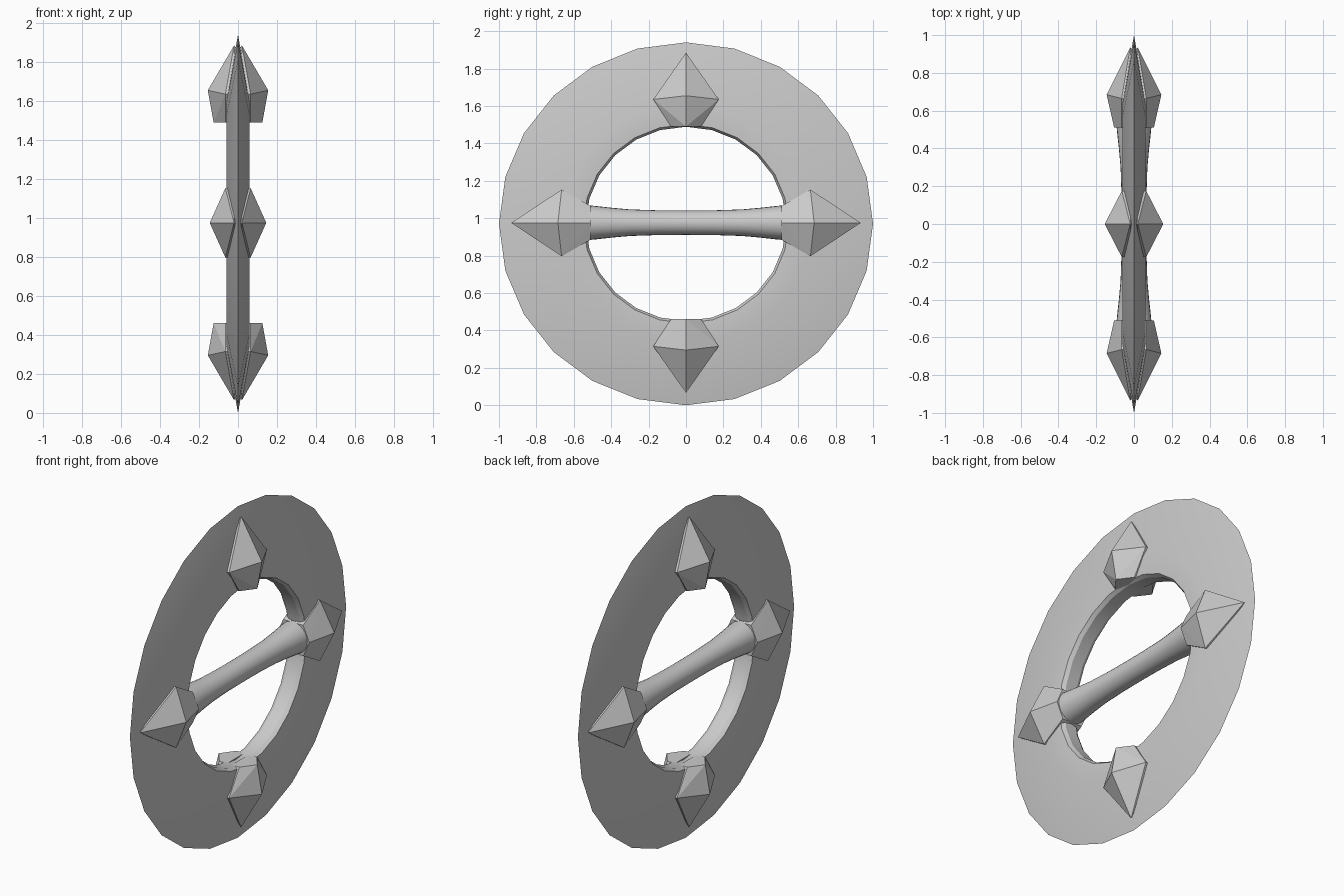
import bpy, bmesh, math
from mathutils import Vector, Matrix

if "Cube" in bpy.data.objects:
    bpy.data.objects.remove(bpy.data.objects["Cube"])

CZ = 0.97  # height of the ring centre


def finish(bm, name, smooth):
    bmesh.ops.recalc_face_normals(bm, faces=bm.faces)
    me = bpy.data.meshes.new(name)
    bm.to_mesh(me)
    bm.free()
    ob = bpy.data.objects.new(name, me)
    bpy.context.collection.objects.link(ob)
    if smooth:
        bpy.ops.object.select_all(action='DESELECT')
        ob.select_set(True)
        bpy.context.view_layer.objects.active = ob
        bpy.ops.object.shade_smooth_by_angle(angle=math.radians(20))
    return ob


def bridge(bm, a, b):
    n = len(a)
    for i in range(n):
        bm.faces.new((a[i], a[(i + 1) % n], b[(i + 1) % n], b[i]))


# Blade ring: closed (radius, x) profile swept round the x axis
profile = [(1.0, 0), (0.66, 0.06), (0.548, 0.056), (0.535, 0.035),
           (0.535, -0.035), (0.548, -0.056), (0.66, -0.06)]
SIDES = 24
bm = bmesh.new()
rings = []
for r, x in profile:
    rings.append([bm.verts.new((x, r * math.sin(2 * math.pi * i / SIDES),
                                CZ + 0.97 * r * math.cos(2 * math.pi * i / SIDES)))
                  for i in range(SIDES)])
for k in range(len(rings)):
    bridge(bm, rings[k], rings[(k + 1) % len(rings)])
finish(bm, "blade_ring", True)

# Grip bar: round section along y, flared at both ends
half = [(0.0, 0.065), (0.15, 0.066), (0.3, 0.071), (0.4, 0.08), (0.48, 0.089), (0.6, 0.1)]
stations = [(-y, r) for y, r in reversed(half[1:])] + half
bm = bmesh.new()
N = 24
loops = [[bm.verts.new((r * math.cos(2 * math.pi * i / N), y,
                        CZ + 0.006 + r * math.sin(2 * math.pi * i / N)))
          for i in range(N)] for y, r in stations]
for a, b in zip(loops, loops[1:]):
    bridge(bm, a, b)
bm.faces.new(loops[0])
bm.faces.new(loops[-1])
finish(bm, "grip_bar", True)


# Faceted spear-shaped studs, one on each face of the ring
def stud(name, angle, side, base, base_w, base_x, wide, wide_w, wide_x, tip):
    pts = [(0.02, 0, tip), (0.0, 0, tip - 0.03)]
    for r, w, x in ((base, base_w, base_x), (wide, wide_w, wide_x)):
        for s in (-1, 1):
            pts += [(0.015, s * w, r), (0.065, s * w, r)]
        pts.append((x, 0, r + (0.02 if r == wide else 0)))
    rot = Matrix.Rotation(angle, 4, 'X')
    bm = bmesh.new()
    for x, u, r in pts:
        p = rot @ Vector((x * side, u, r))
        bm.verts.new((p.x, p.y, p.z + CZ + 0.005))
    res = bmesh.ops.convex_hull(bm, input=bm.verts)
    loose = [v for v in bm.verts if not v.link_faces]
    bmesh.ops.delete(bm, geom=loose, context='VERTS')
    bmesh.ops.dissolve_limit(bm, angle_limit=0.01, verts=bm.verts, edges=bm.edges)
    finish(bm, name, False)


for side, face in ((1, "right"), (-1, "left")):
    for angle, where in ((0, "top"), (math.pi, "bottom")):
        stud(f"{where}_stud_{face}", angle, side,
             0.515, 0.08, 0.125, 0.66, 0.175, 0.155, 0.91)
    for angle, where in ((math.pi / 2, "front"), (-math.pi / 2, "back")):
        stud(f"{where}_stud_{face}", angle, side,
             0.51, 0.09, 0.105, 0.665, 0.178, 0.145, 0.935)
